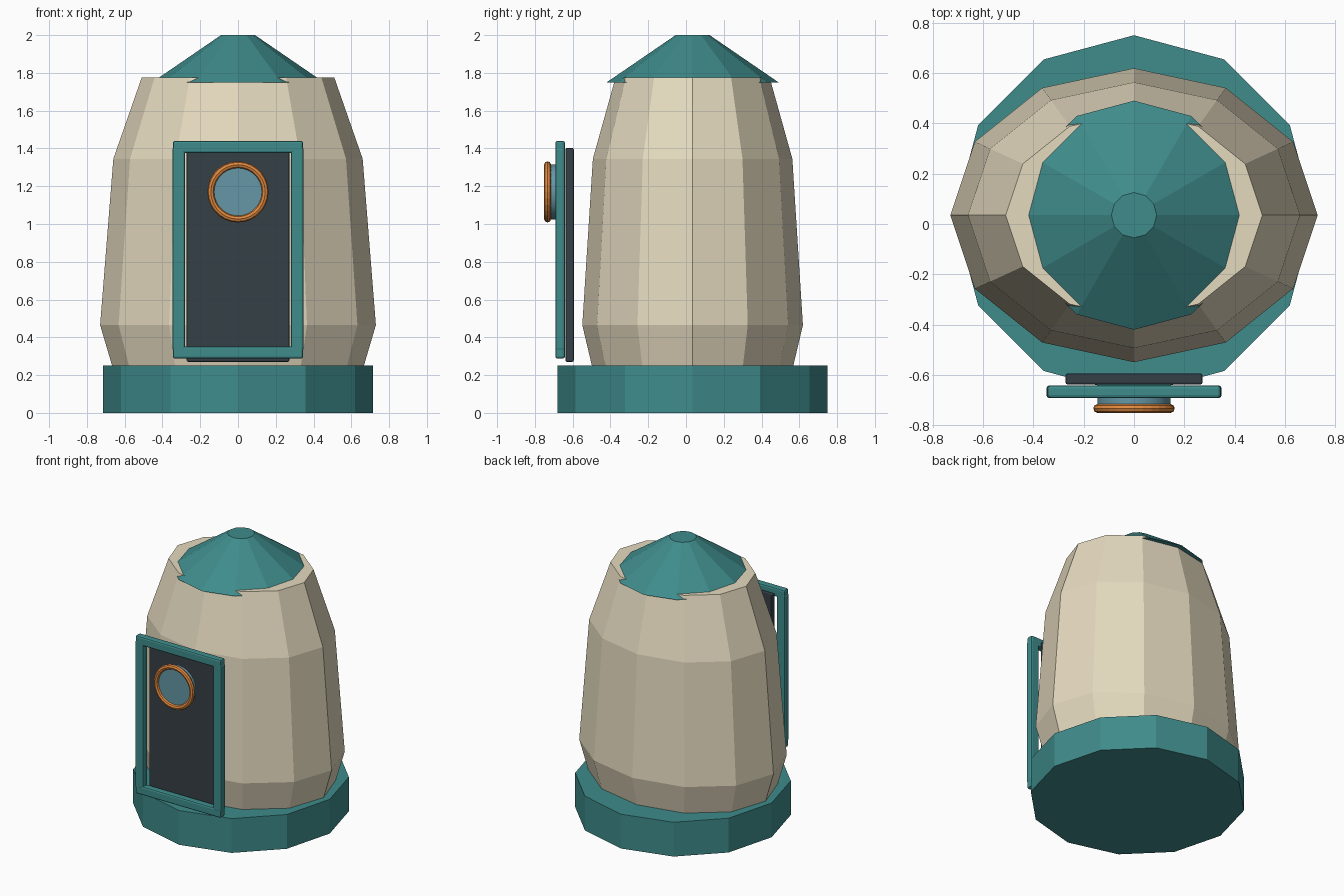
import bpy, math

if "Cube" in bpy.data.objects:
    bpy.data.objects.remove(bpy.data.objects["Cube"])

CY = 0.035  # hut axis; the door pushes the overall centre forward


def material(name, rgb):
    m = bpy.data.materials.new(name)
    m.diffuse_color = (*rgb, 1)
    m.use_nodes = True
    m.node_tree.nodes["Principled BSDF"].inputs["Base Color"].default_value = m.diffuse_color
    return m


TEAL = material("teal", (0.05, 0.26, 0.26))
CREAM = material("cream", (0.78, 0.70, 0.52))
DARK = material("dark", (0.035, 0.05, 0.06))
ORANGE = material("orange", (0.75, 0.25, 0.05))
GLASS = material("glass", (0.13, 0.31, 0.38))


def lathe(name, profile, mat, sides=12, y_scale=1.0):
    """Capped stack of rings from (radius, height) pairs."""
    verts, faces = [], []
    for r, z in profile:
        for i in range(sides):
            a = math.tau * i / sides
            verts.append((r * math.cos(a), r * y_scale * math.sin(a), z))
    for k in range(len(profile) - 1):
        for i in range(sides):
            j = (i + 1) % sides
            faces.append((k * sides + i, k * sides + j,
                          (k + 1) * sides + j, (k + 1) * sides + i))
    faces.append(tuple(reversed(range(sides))))
    faces.append(tuple(range(len(verts) - sides, len(verts))))
    me = bpy.data.meshes.new(name)
    me.from_pydata(verts, [], faces)
    me.materials.append(mat)
    ob = bpy.data.objects.new(name, me)
    ob.location.y = CY
    bpy.context.collection.objects.link(ob)
    return ob


def box(name, lo, hi, mat, bevel):
    bpy.ops.mesh.primitive_cube_add(size=1, location=[(a + b) / 2 for a, b in zip(lo, hi)])
    ob = bpy.context.object
    ob.name = name
    ob.scale = [b - a for a, b in zip(lo, hi)]
    bpy.ops.object.transform_apply(location=False, rotation=False, scale=True)
    ob.data.materials.append(mat)
    mod = ob.modifiers.new("bevel", "BEVEL")
    mod.width = bevel
    mod.segments = 2
    return ob


# Hut: plinth, oval body, roof
lathe("base", [(0.715, 0), (0.715, 0.25)], TEAL)
lathe("body", [(0.665, 0.245), (0.73, 0.465), (0.66, 1.345), (0.51, 1.775)], CREAM, y_scale=0.8)
lathe("roof", [(0.455, 1.75), (0.09, 2.0)], TEAL)

# Door panel and frame
box("door", (-0.272, -0.638, 0.27), (0.272, -0.594, 1.403), DARK, 0.008)
for side, s in (("left", -1), ("right", 1)):
    x0, x1 = sorted((s * 0.28, s * 0.348))
    box(f"door_frame_{side}", (x0, -0.692, 0.33), (x1, -0.641, 1.405), TEAL, 0.012)
box("door_frame_top", (-0.345, -0.692, 1.375), (0.345, -0.641, 1.44), TEAL, 0.012)
box("door_frame_bottom", (-0.345, -0.692, 0.287), (0.345, -0.641, 0.352), TEAL, 0.012)

# Round window with metal ring
bpy.ops.mesh.primitive_cylinder_add(vertices=24, radius=0.146, depth=0.045,
                                    location=(0, -0.7115, 1.17), rotation=(math.pi / 2, 0, 0))
window = bpy.context.object
window.name = "window_glass"
window.data.materials.append(GLASS)
bpy.ops.object.shade_smooth_by_angle()

bpy.ops.mesh.primitive_torus_add(major_segments=28, minor_segments=8, major_radius=0.144,
                                 minor_radius=0.018, location=(0, -0.733, 1.17),
                                 rotation=(math.pi / 2, 0, 0))
ring = bpy.context.object
ring.name = "window_ring"
ring.data.materials.append(ORANGE)
